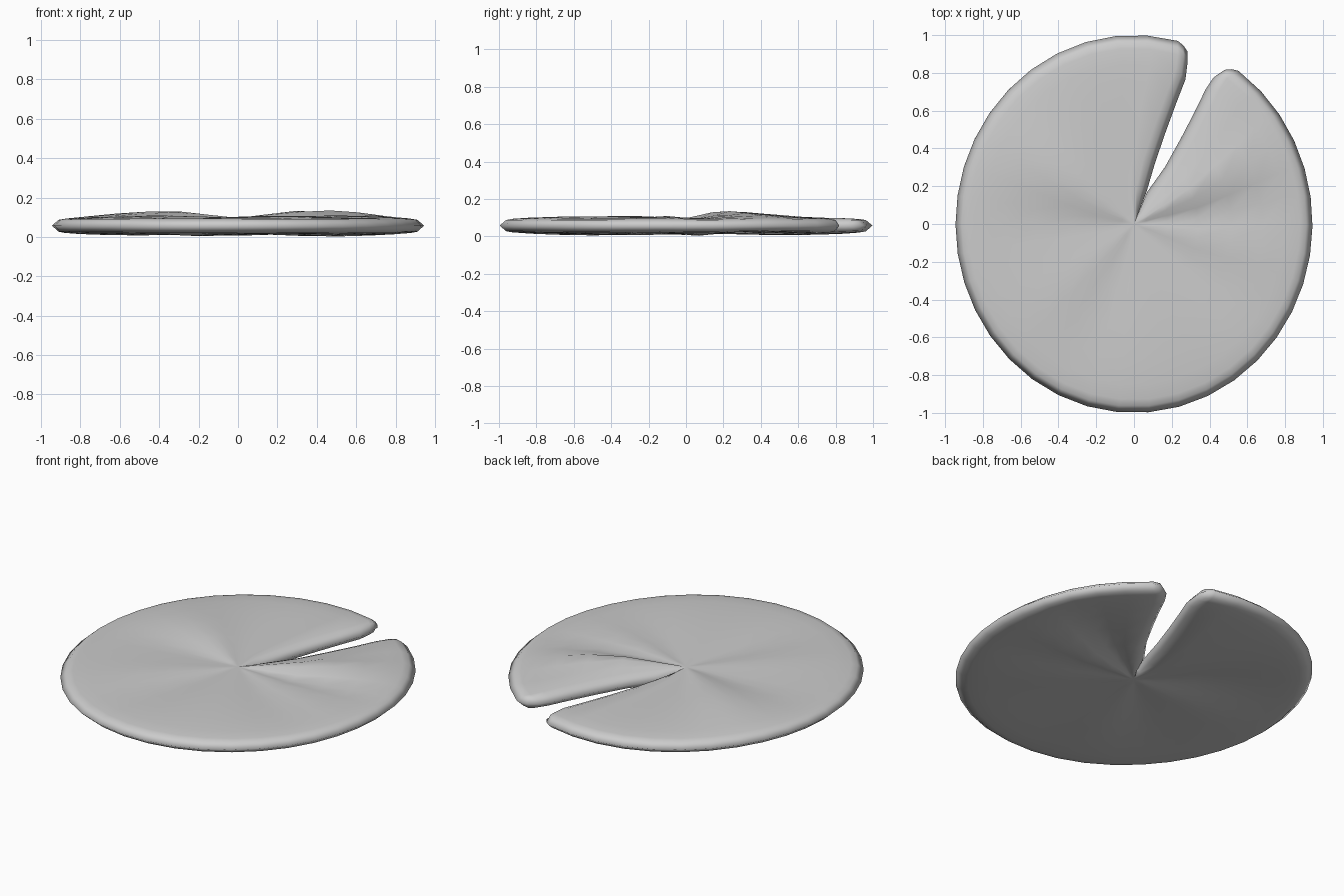
import bpy, bmesh
from math import radians, degrees, cos, sin, sqrt, exp

if "Cube" in bpy.data.objects:
    bpy.data.objects.remove(bpy.data.objects["Cube"])

RX, RY = 0.945, 1.0
RINGS = [0.07, 0.19, 0.36, 0.55, 0.72, 0.85, 0.93, 0.965, 1.0]
HALF = [0.040, 0.041, 0.043, 0.045, 0.044, 0.041, 0.036, 0.030, 0.0]
# Angles of the two sides of the notch on each ring
NOTCH_A = [68.5, 68.7, 71, 71, 70.7, 70.4, 71.5, 72.2, 72.8]
NOTCH_B = [68.2, 67.8, 61.5, 61.3, 61.6, 62, 61.5, 60.5, 59.5]
SPOKES = 36
# Radial ridges and grooves: angle, width, height
WAVES = [(29, 13, 0.034), (8, 10, -0.012), (147, 20, 0.028), (180, 12, -0.006),
         (222, 14, 0.007), (250, 14, -0.008), (290, 18, 0.005),
         (325, 14, -0.007), (348, 10, 0.007), (95, 18, -0.006)]


def wave(angle, f):
    total = 0
    for centre, width, height in WAVES:
        d = (degrees(angle) - centre + 180) % 360 - 180
        total += height * exp(-(d / width) ** 2)
    return total * max(0.0, min(1.0, f / 0.35) * min(1.0, (1.0 - f) / 0.4))


def ring_angles(i):
    a, b = radians(NOTCH_A[i]), radians(NOTCH_B[i] + 360)
    d = min(0.03 / RINGS[i], radians(8))
    inner = [a + 2.2 * d + (b - a - 4.4 * d) * k / SPOKES for k in range(SPOKES + 1)]
    return [a, a + d] + inner + [b - d, b]


# Leaf: top and bottom skins sharing a thin rounded rim and notch edge
bm = bmesh.new()
MID = 0.060
top_c = bm.verts.new((0, 0, MID + 0.040))
bot_c = bm.verts.new((0, 0, MID - 0.040))
top, bot = [], []
for i, f in enumerate(RINGS):
    angles = ring_angles(i)
    n = len(angles)
    trow, brow = [], []
    for j, a in enumerate(angles):
        edge = min(j, n - 1 - j)
        r = f / sqrt((cos(a) / RX) ** 2 + (sin(a) / RY) ** 2)
        r *= {0: 0.962, 1: 0.985}.get(edge, 1.0)      # rounded notch corners
        x, y, z = r * cos(a), r * sin(a), MID + wave(a, f)
        h = {0: 0.0, 1: min(HALF[i], 0.030)}.get(edge, HALF[i])
        t = bm.verts.new((x, y, z + h))
        trow.append(t)
        brow.append(t if h == 0 else bm.verts.new((x, y, z - h)))
    top.append(trow)
    bot.append(brow)

for j in range(n - 1):
    bm.faces.new((top_c, top[0][j], top[0][j + 1]))
    bm.faces.new((bot_c, bot[0][j + 1], bot[0][j]))
    for i in range(len(RINGS) - 1):
        bm.faces.new((top[i][j], top[i + 1][j], top[i + 1][j + 1], top[i][j + 1]))
        bm.faces.new((bot[i][j], bot[i][j + 1], bot[i + 1][j + 1], bot[i + 1][j]))
# Close the tip of the notch
bm.faces.new((top_c, bot_c, top[0][0]))
bm.faces.new((bot_c, top_c, top[0][-1]))
low = min(v.co.z for v in bm.verts)
for v in bm.verts:
    v.co.z -= low - 0.003
bmesh.ops.recalc_face_normals(bm, faces=bm.faces[:])
for face in bm.faces:
    face.smooth = True
mesh = bpy.data.meshes.new("lily_pad")
bm.to_mesh(mesh)
bm.free()
leaf = bpy.data.objects.new("lily_pad", mesh)
bpy.context.collection.objects.link(leaf)
